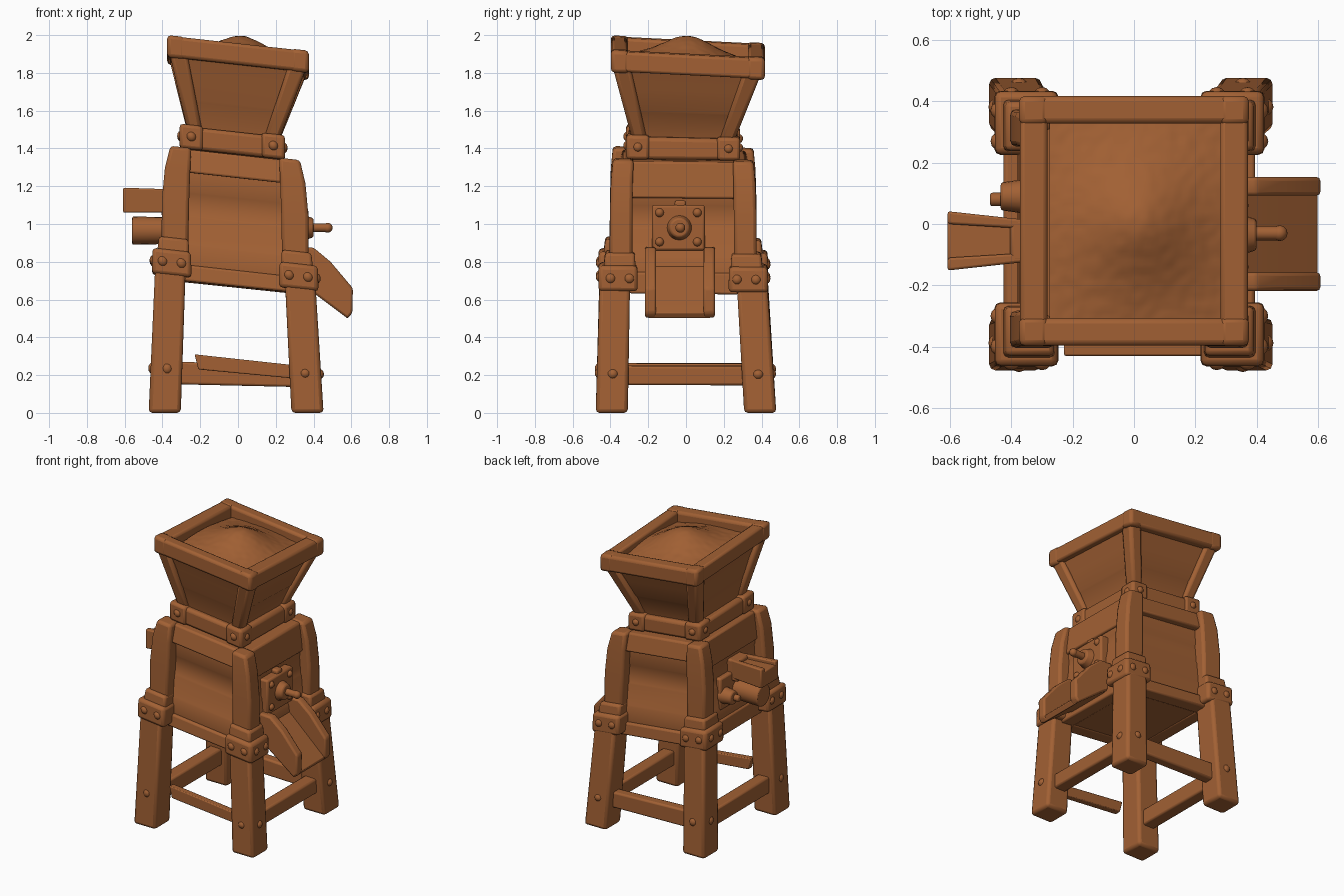
import bpy, bmesh, math
from mathutils import Matrix, Vector, noise

cube = bpy.data.objects.get("Cube")
if cube:
    bpy.data.objects.remove(cube, do_unlink=True)

wood = bpy.data.materials.new("brown wood")
wood.use_nodes = True
COLOR = (0.36, 0.118, 0.034, 1)
wood.diffuse_color = COLOR
bsdf = wood.node_tree.nodes["Principled BSDF"]
bsdf.inputs["Base Color"].default_value = COLOR
bsdf.inputs["Roughness"].default_value = 0.8


def finish(name, bm, bevel=0.012, lean=True):
    """Turn a bmesh into a bevelled object; lean gives the crooked slant."""
    if lean:
        for v in bm.verts:
            side = 0.11 * min(1, v.co.z / 0.7)
            back = 0.01 + 0.04 * max(0, min(1, (v.co.z - 1.35) / 0.4))
            v.co.z -= side * v.co.x + back * v.co.y * min(1, v.co.z / 0.7)
    bmesh.ops.recalc_face_normals(bm, faces=bm.faces)
    me = bpy.data.meshes.new(name)
    bm.to_mesh(me)
    bm.free()
    me.materials.append(wood)
    ob = bpy.data.objects.new(name, me)
    bpy.context.collection.objects.link(ob)
    bpy.ops.object.select_all(action='DESELECT')
    ob.select_set(True)
    bpy.context.view_layer.objects.active = ob
    if bevel:
        m = ob.modifiers.new("soft_edges", 'BEVEL')
        m.width, m.segments, m.limit_method = bevel, 2, 'ANGLE'
    bpy.ops.object.shade_smooth_by_angle(angle=math.radians(40))
    return ob


def loft(name, sections, **kw):
    """Rectangles (cx, cy, half x, half y, z) joined into a closed post."""
    bm = bmesh.new()
    rings = [[bm.verts.new((cx + sx * hx, cy + sy * hy, z))
              for sx, sy in ((-1, -1), (1, -1), (1, 1), (-1, 1))]
             for cx, cy, hx, hy, z in sections]
    for a, b in zip(rings, rings[1:]):
        for i in range(4):
            j = (i + 1) % 4
            bm.faces.new((a[i], a[j], b[j], b[i]))
    bm.faces.new(rings[0])
    bm.faces.new(rings[-1])
    return finish(name, bm, **kw)


def box(name, x, y, z, **kw):
    cx, cy, hx, hy = sum(x) / 2, sum(y) / 2, (x[1] - x[0]) / 2, (y[1] - y[0]) / 2
    return loft(name, [(cx, cy, hx, hy, z[0]), (cx, cy, hx, hy, z[1])], **kw)


def prism(name, profile, y0, y1, **kw):
    """Extrude an x-z outline along y."""
    bm = bmesh.new()
    face = bm.faces.new([bm.verts.new((x, y0, z)) for x, z in profile])
    ext = bmesh.ops.extrude_face_region(bm, geom=[face])["geom"]
    bmesh.ops.translate(bm, vec=(0, y1 - y0, 0),
                        verts=[g for g in ext if isinstance(g, bmesh.types.BMVert)])
    return finish(name, bm, **kw)


def rod(name, x0, x1, y, z, r0, r1):
    """Round rod along x."""
    bm = bmesh.new()
    mat = Matrix.Translation(((x0 + x1) / 2, y, z)) @ Matrix.Rotation(math.pi / 2, 4, 'Y')
    bmesh.ops.create_cone(bm, cap_ends=True, segments=20, radius1=r0, radius2=r1,
                          depth=x1 - x0, matrix=mat)
    return finish(name, bm, bevel=0.008, lean=False)


def bolt(name, x, y, z, r=0.03, lean=True):
    bm = bmesh.new()
    bmesh.ops.create_uvsphere(bm, u_segments=12, v_segments=8, radius=r,
                              matrix=Matrix.Translation((x, y, z)))
    finish(name, bm, bevel=0, lean=lean)


# Legs, upper posts, brackets and bolts at the four corners
for sx in (-1, 1):
    for sy in (-1, 1):
        def at(dx, dy, h, z, cx=-0.015, cy=-0.015, hy=None):
            return (cx + sx * dx, cy + sy * dy, h, hy or h, z)
        loft("leg", [at(0.378, 0.393, 0.085, 0, -0.01, 0), at(0.34, 0.36, 0.08, 0.8)], bevel=0.02)
        loft("upper_post", [at(0.32, 0.33, 0.07, 0.76, hy=0.06), at(0.316, 0.328, 0.072, 1.08, hy=0.06),
                            at(0.305, 0.325, 0.067, 1.25, hy=0.058),
                            at(0.288, 0.317, 0.055, 1.37, hy=0.055)], bevel=0.018)
        loft("bracket", [at(0.336, 0.345, 0.105, 0.685), at(0.336, 0.345, 0.102, 0.82)], bevel=0.02)
        loft("bracket_top", [at(0.328, 0.337, 0.085, 0.8), at(0.325, 0.334, 0.078, 0.885)], bevel=0.015)
        for d in (0.285, 0.385):
            bolt("bracket_bolt", -0.015 + sx * d, -0.015 + sy * 0.432, 0.755)
            bolt("bracket_bolt", -0.015 + sx * 0.423, -0.015 + sy * d, 0.755)
        bolt("leg_bolt", -0.01 + sx * 0.365, -0.003 + sy * 0.45, 0.22)
        bolt("leg_bolt", -0.01 + sx * 0.435, -0.003 + sy * 0.385, 0.22)

# Lower braces; the front one is a loose plank with a free end
box("back_brace", (-0.34, 0.32), (0.34, 0.41), (0.145, 0.26))
for sx in (-1, 1):
    x = -0.015 + sx * 0.365
    z = 0.148 + sx * 0.008
    box("side_brace", (x - 0.045, x + 0.045), (-0.35, 0.35), (z, z + 0.108))
prism("loose_front_plank", [(-0.23, 0.31), (0.32, 0.25), (0.32, 0.18), (-0.21, 0.23)],
      -0.43, -0.385, bevel=0.006, lean=False)

# Main bin: tapered planked walls, rails above and below
loft("bin_wall", [(-0.015, -0.01, h + 0.01, h, z) for h, z in (
    (0.33, 0.67), (0.34, 0.75), (0.333, 0.85), (0.327, 0.86), (0.316, 1.0),
    (0.31, 1.01), (0.302, 1.13), (0.307, 1.14), (0.305, 1.28), (0.28, 1.36))], bevel=0)
for s in (-1, 1):
    for z0, z1, d0, d1 in ((0.665, 0.75, 0.37, 0.36), (1.24, 1.362, 0.352, 0.325)):
        loft("front_back_rail", [(-0.015, -0.01 + s * (d0 - 0.05), 0.29, 0.05, z0),
                                 (-0.015, -0.01 + s * (d1 - 0.05), 0.29, 0.05, z1)])
    for z0, z1, d0, d1 in ((0.665, 0.78, 0.365, 0.36), (1.17, 1.362, 0.335, 0.315)):
        loft("side_rail", [(-0.015 + s * (d0 - 0.05), -0.01, 0.05, 0.29, z0),
                           (-0.015 + s * (d1 - 0.05), -0.01, 0.05, 0.29, z1)])

# Collar between bin and hopper
box("collar", (-0.3, 0.24), (-0.305, 0.275), (1.365, 1.48), bevel=0.02)
for sx in (-1, 1):
    for sy in (-1, 1):
        x, y = -0.03 + sx * 0.217, -0.015 + sy * 0.24
        box("collar_corner", (x - 0.062, x + 0.062), (y - 0.062, y + 0.062), (1.365, 1.49), bevel=0.018)
        bolt("collar_bolt", x, y + sy * 0.05, 1.43, 0.027)
        bolt("collar_bolt", x + sx * 0.048, y, 1.43, 0.027)

# Hopper funnel: slightly hollowed walls with corner beams
loft("hopper_wall", [(-0.025, -0.015, 0.225, 0.25, 1.47), (-0.015, -0.01, 0.257, 0.283, 1.61),
                     (-0.013, -0.008, 0.263, 0.29, 1.62), (-0.005, 0, 0.297, 0.327, 1.74),
                     (0, 0.005, 0.337, 0.37, 1.85)], bevel=0)
for sx in (-1, 1):
    for sy in (-1, 1):
        loft("hopper_corner_beam",
             [(-0.025 + sx * 0.205, -0.015 + sy * 0.232, 0.04, 0.04, 1.47),
              (sx * 0.318, 0.005 + sy * 0.348, 0.048, 0.048, 1.86)], bevel=0.02)

# Hopper rim frame
for s in (-1, 1):
    y = 0.01 + s * 0.362
    box("rim_long_beam", (-0.37, 0.37), (y - 0.045, y + 0.045), (1.825, 1.937), bevel=0.018)
    x = s * 0.327
    box("rim_side_beam", (x - 0.045, x + 0.045), (-0.385, 0.405), (1.828, 1.935), bevel=0.015)
    for t in (-1, 1):
        y = 0.01 + t * 0.36
        box("rim_corner_cap", (x - 0.048, x + 0.048), (y - 0.048, y + 0.048), (1.822, 1.94), bevel=0.02)

# Heaped fill inside the rim
bm = bmesh.new()
bmesh.ops.create_grid(bm, x_segments=48, y_segments=48, size=1)
for v in bm.verts:
    x, y = v.co.x * 0.3, v.co.y * 0.34
    r = math.hypot(x, y)
    lump = 0.003 * noise.noise(Vector((x, y, 0)) * 30)
    v.co = Vector((x + 0.025, y + 0.01, 1.83 + 0.168 / (1 + (r / 0.22) ** 2) + lump))
finish("heaped_fill", bm, bevel=0)

# Discharge chute on the left side
prism("chute_floor", [(0.3, 0.80), (0.36, 0.75), (0.6, 0.53), (0.58, 0.5), (0.38, 0.65), (0.3, 0.69)],
      -0.2, 0.13, bevel=0.006, lean=False)
for y in (-0.218, 0.093):
    prism("chute_wall", [(0.3, 0.88), (0.4, 0.875), (0.49, 0.8), (0.608, 0.66), (0.606, 0.53),
                         (0.58, 0.5), (0.38, 0.65), (0.3, 0.7)], y, y + 0.06, lean=False)

# Axle with bearing plate on the left side
box("bearing_plate", (0.25, 0.355), (-0.18, 0.1), (0.86, 1.1), lean=False)
box("plate_clip", (0.25, 0.345), (-0.06, 0.0), (1.08, 1.125), lean=False)
for y in (-0.14, 0.06):
    for z in (0.905, 1.06):
        bolt("plate_bolt", 0.35, y, z, 0.024, lean=False)
rod("axle_hub", 0.34, 0.4, -0.035, 0.98, 0.07, 0.05)
rod("axle", 0.38, 0.48, -0.03, 0.98, 0.023, 0.023)
bolt("axle_tip", 0.475, -0.03, 0.98, 0.026, lean=False)

# Feed spout on the right side: flared outward, with a shallow channel on top
for name, y0, y1, top in (("spout_body", -0.055, 0.055, 1.168),
                          ("spout_lip", -0.07, -0.04, 1.192), ("spout_lip", 0.04, 0.07, 1.192)):
    part = prism(name, [(-0.3, 1.06), (-0.608, 1.06), (-0.608, top), (-0.3, top - 0.01)],
                 y0, y1, bevel=0.008, lean=False)
    for v in part.data.vertices:
        v.co.y = -0.055 + v.co.y * (1.38 if v.co.x < -0.5 else 0.9)
box("spout_back", (-0.405, -0.3), (-0.125, 0.015), (1.04, 1.185), lean=False)

# Bearing, drum and nut below the spout
box("right_plate", (-0.365, -0.27), (-0.16, 0.14), (0.88, 1.1), lean=False)
rod("drum", -0.56, -0.33, -0.055, 0.965, 0.075, 0.07)
rod("right_hub", -0.435, -0.33, 0.09, 0.97, 0.045, 0.06)
rod("right_nut", -0.47, -0.4, 0.08, 0.97, 0.022, 0.022)
